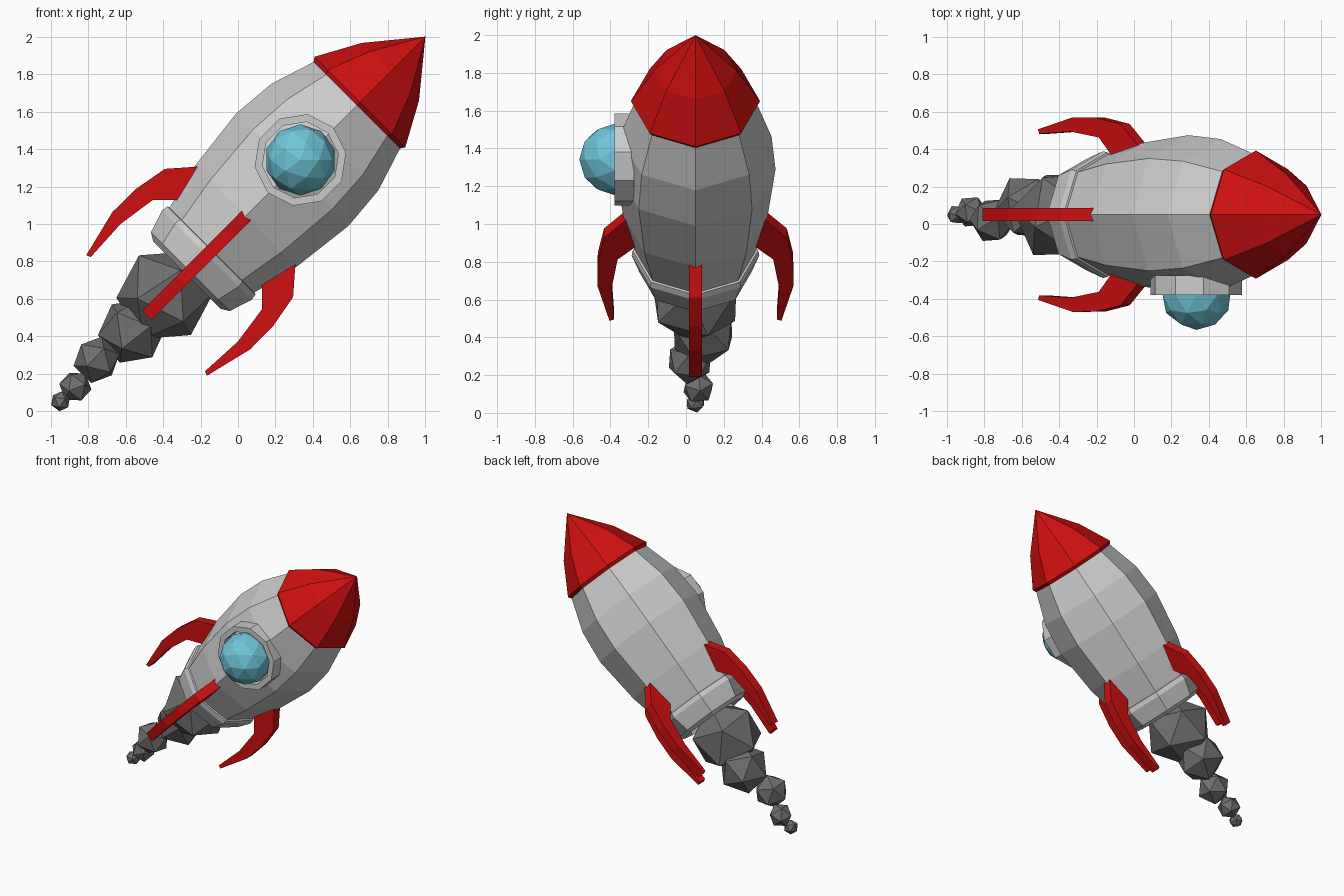
import bpy, bmesh, math, random
from mathutils import Matrix, Vector, Euler

if "Cube" in bpy.data.objects:
    bpy.data.objects.remove(bpy.data.objects["Cube"])

random.seed(4)
# Rocket space: local z runs along the hull, tilted 45 degrees toward +x
TILT = Matrix.Translation((0, 0.05, 1)) @ Matrix.Rotation(math.radians(45), 4, 'Y')


def material(name, color):
    m = bpy.data.materials.new(name)
    m.diffuse_color = (*color, 1)
    m.use_nodes = True
    m.node_tree.nodes["Principled BSDF"].inputs["Base Color"].default_value = m.diffuse_color
    return m


RED = material("red_paint", (0.62, 0.005, 0.005))
BLUE = material("blue_glass", (0.16, 0.56, 0.70))
DARK = material("dark_smoke", (0.16, 0.16, 0.16))


def finish(name, bm, matrix, mat=None):
    bmesh.ops.recalc_face_normals(bm, faces=bm.faces)
    me = bpy.data.meshes.new(name)
    bm.to_mesh(me)
    bm.free()
    me.transform(matrix)
    ob = bpy.data.objects.new(name, me)
    bpy.context.collection.objects.link(ob)
    if mat:
        me.materials.append(mat)
    return ob


def lathe(name, profile, sides, matrix, mat=None, closed=False):
    """Turn (height, radius) points around local z; a radius of 0 makes a tip."""
    bm = bmesh.new()
    rings = []
    for h, r in profile:
        n = sides if r > 0 else 1
        rings.append([bm.verts.new((r * math.cos(2 * math.pi * i / sides),
                                    r * math.sin(2 * math.pi * i / sides), h)) for i in range(n)])
    pairs = list(zip(rings, rings[1:]))
    if closed:
        pairs.append((rings[-1], rings[0]))
    for a, b in pairs:
        for i in range(sides):
            j = (i + 1) % sides
            quad = [a[i % len(a)], a[j % len(a)], b[j % len(b)], b[i % len(b)]]
            bm.faces.new(list(dict.fromkeys(quad)))
    if not closed:
        for ring in (rings[0], rings[-1]):
            if len(ring) > 1:
                bm.faces.new(ring)
    return finish(name, bm, matrix, mat)


# Hull, nose cone and engine collar
lathe("hull", [(-0.22, 0.315), (0.057, 0.382), (0.41, 0.424), (0.655, 0.403), (0.90, 0.325)], 8, TILT)
lathe("nose_cone", [(0.895, 0.325), (0.92, 0.342), (1.149, 0.217), (1.414, 0)], 8, TILT, RED)
lathe("engine_collar", [(-0.30, 0.22), (-0.385, 0.255), (-0.36, 0.297), (-0.235, 0.338), (-0.20, 0.332),
                        (-0.19, 0.30)], 8, TILT)

# Four swept fins on the hull ridges
FIN = [(0.10, 0.338), (0.057, 0.375), (-0.068, 0.484), (-0.25, 0.517), (-0.428, 0.519), (-0.69, 0.455),
       (-0.68, 0.431), (-0.443, 0.443), (-0.231, 0.412), (-0.14, 0.321), (-0.12, 0.29), (0.08, 0.29)]
for k, side in enumerate(("lower", "back", "upper", "front")):
    bm = bmesh.new()
    face = bm.faces.new([bm.verts.new((r, -0.035, s)) for s, r in FIN])
    ext = bmesh.ops.extrude_face_region(bm, geom=[face])
    bmesh.ops.translate(bm, vec=(0, 0.07, 0),
                        verts=[v for v in ext["geom"] if isinstance(v, bmesh.types.BMVert)])
    finish(side + "_fin", bm, TILT @ Matrix.Rotation(k * math.pi / 2, 4, 'Z'), RED)

# Porthole frame and domed glass, facing -y
FACING = (Matrix.Translation((0.333, -0.375, 1.342)) @ Matrix.Rotation(math.radians(90), 4, 'X')
          @ Matrix.Rotation(math.radians(45), 4, 'Z'))
lathe("porthole_frame", [(-0.10, 0.247), (0.003, 0.247), (0.003, 0.205), (-0.10, 0.205)], 10, FACING, closed=True)


def ball(name, center, radius, detail, spin, mat):
    bm = bmesh.new()
    bmesh.ops.create_icosphere(bm, subdivisions=detail, radius=radius)
    finish(name, bm, Matrix.Translation(center) @ Euler(spin).to_matrix().to_4x4(), mat)


ball("porthole_glass", (0.333, -0.375, 1.342), 0.19, 2, (math.pi / 2, 0, 0), BLUE)

# Trail of shrinking exhaust puffs
PUFFS = [((-0.39, 0.05, 0.62), 0.262), ((-0.565, 0.09, 0.43), 0.185), ((-0.755, 0.02, 0.275), 0.127),
         ((-0.868, 0.065, 0.132), 0.088), ((-0.947, 0.05, 0.054), 0.054)]
for i, (center, radius) in enumerate(PUFFS):
    spin = [random.uniform(0, math.tau) for _ in range(3)]
    ball(f"exhaust_puff_{i + 1}", center, radius, 1, spin, DARK)
